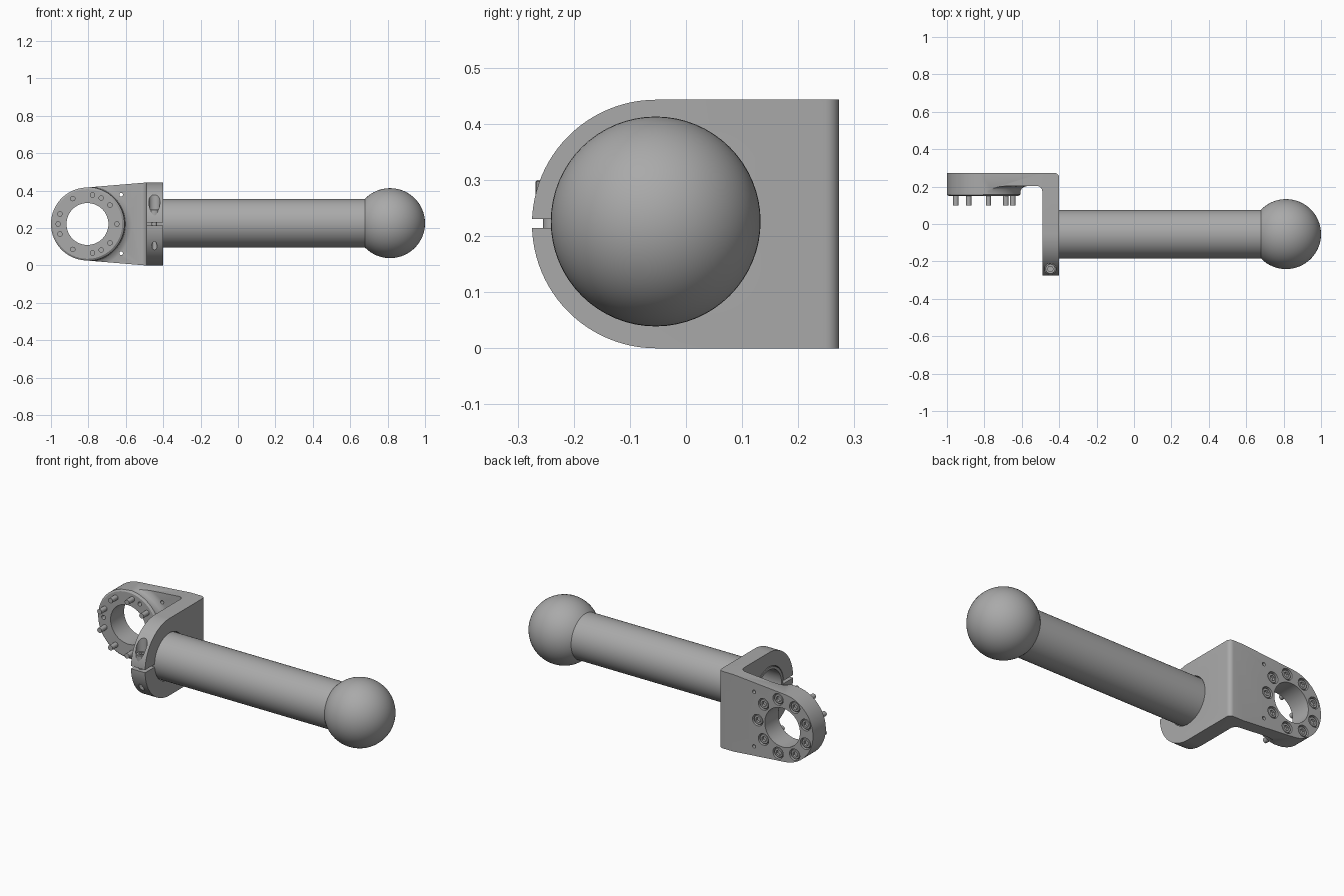
import bpy
import bmesh
from math import sin, cos, pi, radians
from mathutils import Vector, Matrix

cube = bpy.data.objects.get("Cube")
if cube:
    bpy.data.objects.remove(cube)

metal = bpy.data.materials.new("satin_grey")
metal.use_nodes = True
GREY = (0.4, 0.4, 0.4, 1)
metal.diffuse_color = GREY
metal.node_tree.nodes["Principled BSDF"].inputs["Base Color"].default_value = GREY

# Local (a, b, height) is turned so that height runs along the named axis
TURN = {
    "x": lambda a, b, h: (h, a, b),
    "y": lambda a, b, h: (b, h, a),
    "z": lambda a, b, h: (a, b, h),
}


def finish(name, bm):
    bmesh.ops.recalc_face_normals(bm, faces=bm.faces)
    mesh = bpy.data.meshes.new(name)
    bm.to_mesh(mesh)
    bm.free()
    mesh.materials.append(metal)
    ob = bpy.data.objects.new(name, mesh)
    bpy.context.collection.objects.link(ob)
    return ob


def loft(name, rings):
    """Skin equal rings of points and cap both ends."""
    bm = bmesh.new()
    loops = [[bm.verts.new(p) for p in ring] for ring in rings]
    n = len(loops[0])
    for low, high in zip(loops, loops[1:]):
        for i in range(n):
            j = (i + 1) % n
            bm.faces.new((low[i], low[j], high[j], high[i]))
    bm.faces.new(loops[0])
    bm.faces.new(loops[-1])
    return finish(name, bm)


def lathe(name, axis, centre, profile, sides=64):
    """Turn (radius, position) pairs about an axis through centre."""
    c = Vector(centre)
    turn = TURN[axis]
    return loft(name, [[c + Vector(turn(r * cos(2 * pi * i / sides), r * sin(2 * pi * i / sides), h))
                        for i in range(sides)] for r, h in profile])


def rod(name, axis, centre, r, start, end, sides=32):
    return lathe(name, axis, centre, [(r, start), (r, end)], sides)


def prism(name, axis, outline, start, end):
    return loft(name, [[TURN[axis](a, b, h) for a, b in outline] for h in (start, end)])


def arc(cx, cy, r, start, end, steps):
    angles = [radians(start + (end - start) * i / steps) for i in range(steps + 1)]
    return [(cx + r * cos(t), cy + r * sin(t)) for t in angles]


def combine(ob, tool, operation="DIFFERENCE"):
    tool.hide_render = True
    mod = ob.modifiers.new("combine", "BOOLEAN")
    mod.operation, mod.object, mod.solver = operation, tool, "EXACT"
    bpy.context.view_layer.objects.active = ob
    bpy.ops.object.modifier_apply(modifier=mod.name)
    bpy.data.objects.remove(tool)


MID = 0.2215                      # mid height of the bracket
RING = Vector((-0.805, 0, MID))   # axis of the flange ring
TUBE = Vector((0, -0.054, 0.226))  # axis of the tube
BACK = 0.273


def on_ring(degrees, r=0.157):
    t = radians(degrees)
    return RING + Vector((r * cos(t), 0, r * sin(t)))


# Bracket: L-shaped section with a raised ring, trimmed by its two side outlines
section = [(-1.1, 0.203), (-1.1, BACK)]
section += arc(-0.425, BACK - 0.025, 0.025, 90, 0, 6)
section += [(-0.40, -0.4), (-0.49, -0.4)]
section += arc(-0.52, 0.173, 0.03, 0, 90, 6)
bracket = prism("bracket", "z", section, -0.1, 0.6)

boss = lathe("boss", "y", RING, [(0.186, 0.15), (0.198, 0.158), (0.198, 0.175), (0.204, 0.189),
                                 (0.218, 0.199), (0.24, 0.204), (0.24, 0.24)], 96)
combine(bracket, boss, "UNION")

clamp_outline = arc(-0.053, MID, MID, 90, 270, 48) + [(0.5, 0), (0.5, 2 * MID)]
combine(bracket, prism("clamp_trim", "x", clamp_outline, -1.3, -0.2), "INTERSECT")

# (z, x) order suits a prism along y
tip = arc(RING.x, MID, 0.195, 95, 265, 48) + [(-0.3, MID - 0.2375), (-0.3, MID + 0.2375)]
combine(bracket, prism("arm_trim", "y", [(z, x) for x, z in tip], -0.6, 0.6), "INTERSECT")

# Main bores and clamp slit
combine(bracket, rod("ring_bore", "y", RING, 0.112, 0, 0.5, 64))
combine(bracket, rod("tube_bore", "x", TUBE, 0.134, -0.7, -0.2, 64))
slit = [(-0.4, MID - 0.007), (-0.12, MID - 0.007), (-0.12, MID + 0.009), (-0.4, MID + 0.009)]
combine(bracket, prism("slit", "x", slit, -0.7, -0.2))

# Clamp screw pocket and hole
CLAMP = Vector((-0.447, -0.24, 0))
combine(bracket, rod("screw_pocket", "z", CLAMP, 0.03, 0.265, 0.6))
combine(bracket, rod("screw_hole", "z", CLAMP, 0.014, -0.1, 0.3))

# Small holes: counterbores, dowel holes and two plain holes
for k in range(9):
    combine(bracket, rod("counterbore", "y", on_ring(k * 40), 0.033, 0.25, 0.4, 24))
for angle in (62, 180, 298):
    combine(bracket, rod("dowel_hole", "y", on_ring(angle), 0.012, 0, 0.19, 16))
for side in (-1, 1):
    combine(bracket, rod("plain_hole", "y", (-0.625, 0, MID + side * 0.157), 0.01, 0, 0.5, 16))

# Cap screws: shank, head and hexagonal socket
def cap_screw(name, axis, centre, start, seat, top):
    screw = lathe(name, axis, centre, [(0.0145, start), (0.0145, seat), (0.028, seat),
                                       (0.028, top - 0.003), (0.025, top)], 24)
    combine(screw, rod("socket", axis, centre, 0.016, top - 0.014, top + 0.05, 6))
    return screw


parts = [bracket]
for k in range(9):
    parts.append(cap_screw(f"ring_screw_{k + 1}", "y", on_ring(k * 40), 0.10, 0.245, 0.268))
parts.append(cap_screw("clamp_screw", "z", CLAMP, 0.14, 0.262, 0.30))

# Tube with a recessed open end
parts.append(lathe("tube", "x", TUBE, [(0.115, -0.3), (0.115, -0.49), (0.13, -0.49), (0.13, 0.72)], 96))

# Ball on the tube's end
bm = bmesh.new()
bmesh.ops.create_uvsphere(bm, u_segments=64, v_segments=32, radius=0.187,
                          matrix=Matrix.Translation((0.813, TUBE.y, TUBE.z)) @ Matrix.Rotation(pi / 2, 4, "Y"))
parts.append(finish("ball", bm))

bpy.ops.object.select_all(action="DESELECT")
for ob in parts:
    ob.select_set(True)
bpy.context.view_layer.objects.active = bracket
bpy.ops.object.shade_smooth_by_angle(angle=radians(30))
